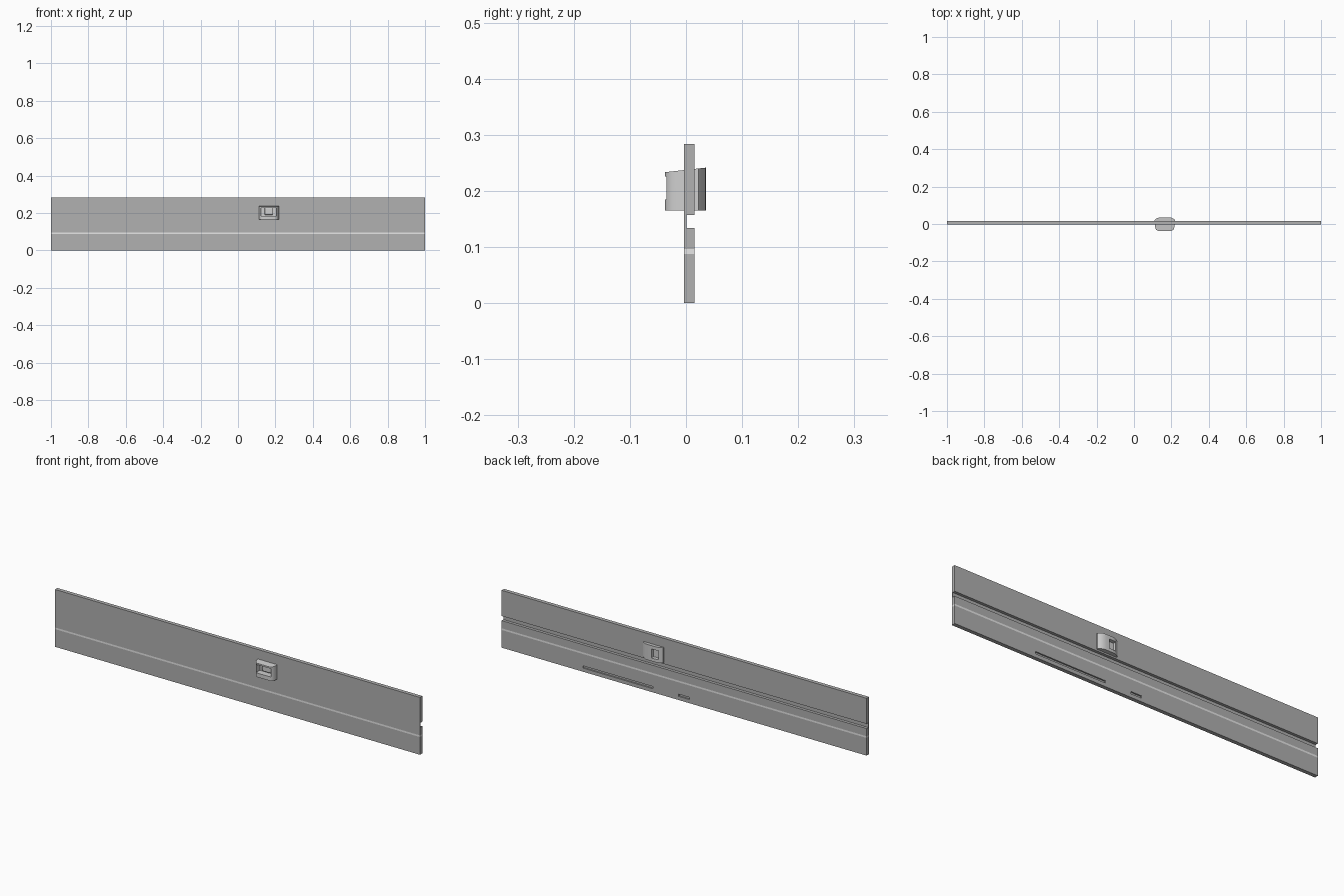
import bpy, bmesh
from mathutils import Vector

if "Cube" in bpy.data.objects:
    bpy.data.objects.remove(bpy.data.objects["Cube"])


def material(name, v):
    m = bpy.data.materials.new(name)
    m.diffuse_color = (v, v, v, 1)
    m.use_nodes = True
    m.node_tree.nodes["Principled BSDF"].inputs["Base Color"].default_value = m.diffuse_color
    return m


GREY = material("panel grey", 0.44)
PALE = material("pale stripe", 0.88)
METAL = material("latch grey", 0.62)


def make(name, bm, mat):
    bmesh.ops.recalc_face_normals(bm, faces=bm.faces)
    me = bpy.data.meshes.new(name)
    bm.to_mesh(me)
    bm.free()
    ob = bpy.data.objects.new(name, me)
    bpy.context.collection.objects.link(ob)
    me.materials.append(mat)
    return ob


def box(name, x, y, z, mat):
    bm = bmesh.new()
    bmesh.ops.create_cube(bm, size=1)
    for v in bm.verts:
        v.co = Vector([(r[0] + r[1]) / 2 + c * (r[1] - r[0]) for r, c in zip((x, y, z), v.co)])
    return make(name, bm, mat)


def prism(name, plan, mat, z0=0.165):
    """Upright prism over an x-y outline, with the gently rising top."""
    bm = bmesh.new()
    lo = [bm.verts.new((x, y, z0)) for x, y in plan]
    hi = [bm.verts.new((x, y, 0.2375 + 0.11 * y)) for x, y in plan]
    bm.faces.new(lo)
    bm.faces.new(hi)
    n = len(plan)
    for i in range(n):
        j = (i + 1) % n
        bm.faces.new((lo[i], lo[j], hi[j], hi[i]))
    return make(name, bm, mat)


def cut(ob, cutter):
    m = ob.modifiers.new("cut", 'BOOLEAN')
    m.object = cutter
    m.solver = 'EXACT'
    cutter.hide_render = True
    cutter.hide_set(True)


def bevel(ob, width, segs):
    m = ob.modifiers.new("round", 'BEVEL')
    m.width, m.segments = width, segs
    m.limit_method, m.angle_limit = 'ANGLE', 0.5


# panel: one end profile with the groove along the back
F, B, S = -0.004, 0.015, 0.001
profile = [(F, 0), (B, 0), (B, 0.0875), (B, 0.096), (B, 0.134), (S, 0.134),
           (S, 0.157), (B, 0.157), (B, 0.284), (F, 0.284), (F, 0.096), (F, 0.0875)]
bm = bmesh.new()
ends = [[bm.verts.new((x, y, z)) for y, z in profile] for x in (-1, 1)]
for i in range(12):
    j = (i + 1) % 12
    bm.faces.new((ends[0][i], ends[0][j], ends[1][j], ends[1][i]))
for e in ends:
    bm.faces.new((e[0], e[1], e[2], e[11]))
    bm.faces.new((e[11], e[2], e[3], e[10]))
    bm.faces.new((e[10], e[3], e[4], e[5], e[6], e[7], e[8], e[9]))
panel = make("panel", bm, GREY)
panel.data.materials.append(PALE)
for p in panel.data.polygons:
    if 0.0875 < p.center.z < 0.096:
        p.material_index = 1

# slots low on the back
for n, x in (("long_slot_cutter", (0.17, 0.555)), ("short_slot_cutter", (-0.03, 0.03))):
    cut(panel, box(n, x, (0.008, 0.03), (0.018, 0.029), GREY))

# front latch housing, rounded in plan, with an open pocket
arc = [(0.0, -0.003), (0.001, -0.014), (0.004, -0.024), (0.008, -0.031), (0.013, -0.035), (0.019, -0.037)]
plan = [(0.111 + x, y) for x, y in arc] + [(0.218 - x, y) for x, y in reversed(arc)]
front = prism("latch_housing", plan, METAL)
cut(front, box("pocket_cutter", (0.124, 0.205), (-0.06, -0.006), (0.185, 0.226), METAL))

# pull handle inside the pocket
handle = box("latch_handle", (0.142, 0.188), (-0.016, -0.004), (0.19, 0.228), METAL)
bevel(handle, 0.004, 3)

# back latch cover, tapered in plan, with a tall window
back = prism("latch_cover", [(0.110, 0.014), (0.110, 0.022), (0.120, 0.029), (0.134, 0.035), (0.150, 0.036),
                             (0.180, 0.036), (0.196, 0.035), (0.209, 0.029), (0.219, 0.022), (0.219, 0.014)], METAL)
cut(back, box("window_cutter", (0.128, 0.165), (0.018, 0.06), (0.18, 0.225), METAL))

for ob in (front, back, handle):
    bpy.context.view_layer.objects.active = ob
    bpy.ops.object.select_all(action='DESELECT')
    ob.select_set(True)
    bpy.ops.object.shade_smooth_by_angle()
